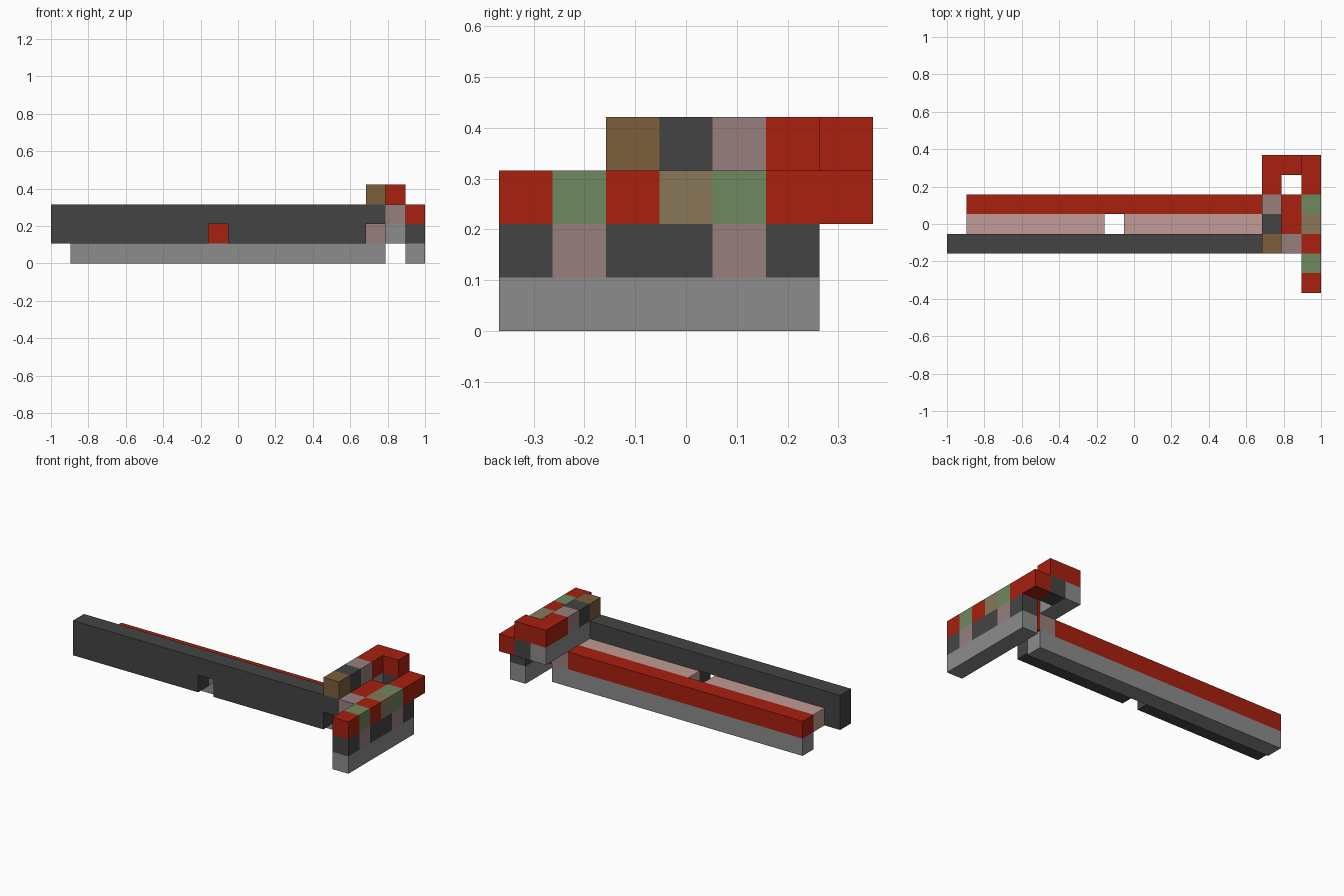
import bpy

cube = bpy.data.objects.get("Cube")
if cube:
    bpy.data.objects.remove(cube, do_unlink=True)

UNIT = 2 / 19  # edge of one building block


def linear(c):
    c /= 255
    return c / 12.92 if c <= 0.04045 else ((c + 0.055) / 1.055) ** 2.4


def material(name, hex_code):
    rgb = [linear(v) for v in bytes.fromhex(hex_code)]
    mat = bpy.data.materials.new(name)
    mat.use_nodes = True
    mat.diffuse_color = (*rgb, 1)
    bsdf = mat.node_tree.nodes["Principled BSDF"]
    bsdf.inputs["Base Color"].default_value = (*rgb, 1)
    bsdf.inputs["Roughness"].default_value = 0.9
    return mat


MATS = {name: material(name, code) for name, code in {
    "red": "a8200f", "dark_grey": "444444", "grey": "8c8c8c",
    "mauve": "987f7f", "pink": "c19b94", "green": "6e885f",
    "tan": "89785a", "brown": "7c5f3a"}.items()}


def block(name, colour, start, size):
    """Box given by its lowest grid corner and its size in blocks."""
    verts = [((start[0] + i * size[0]) * UNIT - 1,
              (start[1] + j * size[1] - 3.5) * UNIT,
              (start[2] + k * size[2]) * UNIT)
             for i in (0, 1) for j in (0, 1) for k in (0, 1)]
    faces = [(0, 1, 3, 2), (4, 6, 7, 5), (0, 4, 5, 1),
             (2, 3, 7, 6), (0, 2, 6, 4), (1, 5, 7, 3)]
    mesh = bpy.data.meshes.new(name)
    mesh.from_pydata(verts, [], faces)
    mesh.materials.append(MATS[colour])
    obj = bpy.data.objects.new(name, mesh)
    bpy.context.collection.objects.link(obj)


def row(name, x, y, z, colours):
    """Row of single blocks running towards the back."""
    for i, colour in enumerate(colours.split()):
        block(f"{name}_{i + 1}", colour, (x, y + i, z), (1, 1, 1))


# Long front panel with a notch in its lower edge
block("front_panel_top", "dark_grey", (0, 2, 2), (17, 1, 1))
block("front_panel_lower_right", "dark_grey", (0, 2, 1), (8, 1, 1))
block("front_panel_lower_left", "dark_grey", (9, 2, 1), (7, 1, 1))

# Middle rail with a gap, and the back rail on its base
block("middle_rail_right", "pink", (1, 3, 1), (7, 1, 1))
block("middle_rail_left", "pink", (9, 3, 1), (7, 1, 1))
block("back_rail", "red", (1, 4, 1), (15, 1, 1))
block("back_rail_end", "mauve", (16, 4, 1), (1, 1, 1))
block("rail_base", "grey", (1, 4, 0), (16, 1, 1))

# End wall: base, patterned middle and patterned cap
block("wall_base", "grey", (18, 0, 0), (1, 6, 1))
row("wall_middle", 18, 0, 1, "dark_grey mauve dark_grey dark_grey mauve dark_grey")
row("wall_cap", 18, 0, 2, "red green red tan green red red")

# Connector between rails and wall
row("connector_lower", 17, 2, 1, "grey grey red")
row("connector_upper", 17, 2, 2, "mauve red red")

# Raised ridge with its support and the loop closing at the back
block("ridge_support", "grey", (16, 3, 2), (1, 4, 1))
row("ridge", 16, 2, 3, "brown dark_grey mauve red red")
block("loop_support", "dark_grey", (17, 6, 2), (1, 1, 1))
block("loop_top", "red", (17, 6, 3), (1, 1, 1))
